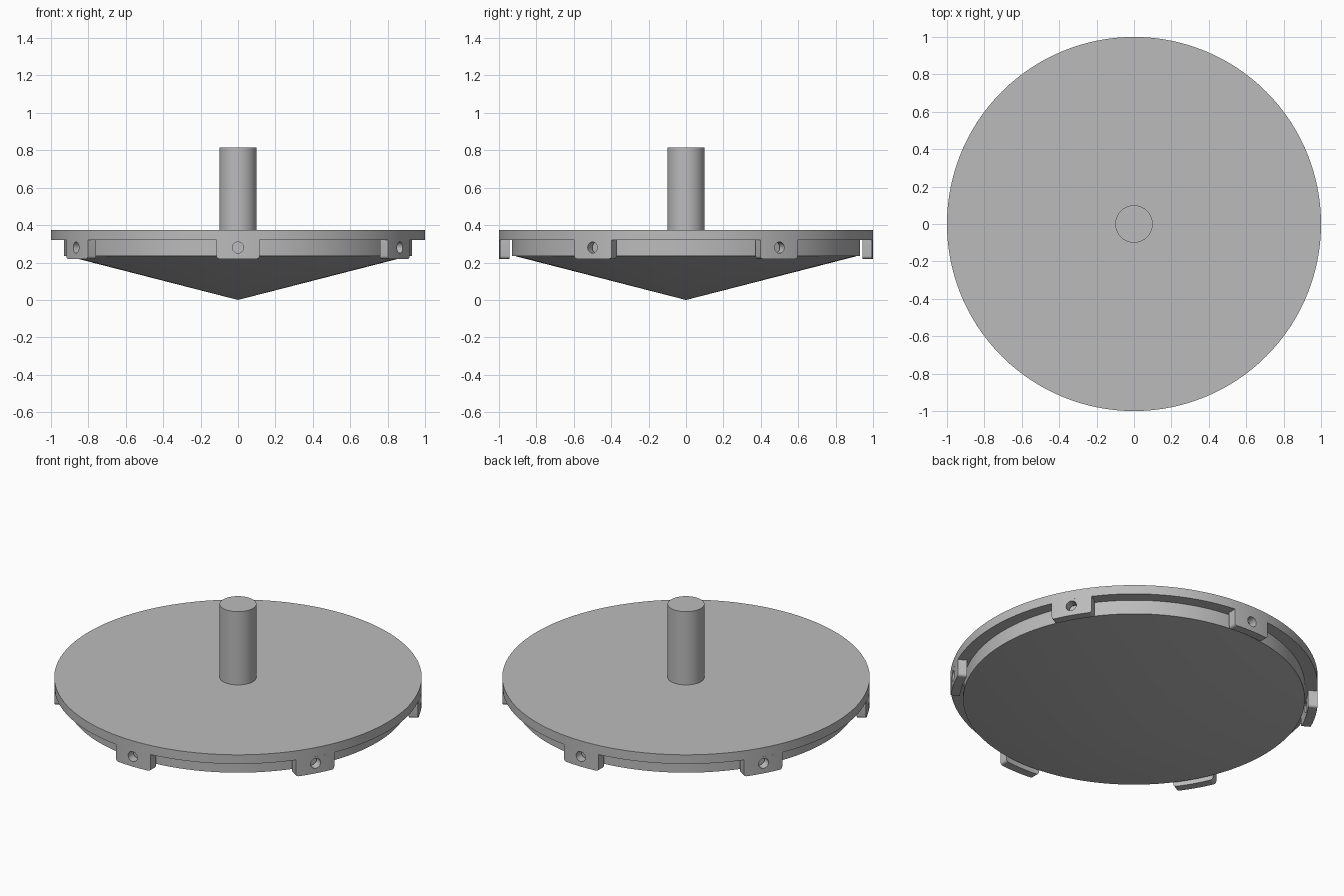
import bpy
import bmesh
from math import radians, sin, cos, pi
from mathutils import Matrix

old = bpy.data.objects.get("Cube")
if old:
    bpy.data.objects.remove(old, do_unlink=True)

SEG = 128
RIM, TAB_IN = 1.0, 0.95
RIM_LOW, RIM_TOP, TAB_LOW = 0.32, 0.375, 0.22

grey = bpy.data.materials.new("plain grey")
grey.use_nodes = True
color = (0.5, 0.5, 0.5, 1)
grey.diffuse_color = color
grey.node_tree.nodes["Principled BSDF"].inputs["Base Color"].default_value = color


def add_object(name, mesh):
    obj = bpy.data.objects.new(name, mesh)
    bpy.context.collection.objects.link(obj)
    return obj


def from_bmesh(name, bm):
    bmesh.ops.recalc_face_normals(bm, faces=bm.faces)
    mesh = bpy.data.meshes.new(name)
    bm.to_mesh(mesh)
    bm.free()
    mesh.materials.append(grey)
    return add_object(name, mesh)


def lathe(name, profile, segments=SEG, closed=False):
    """Spin an (r, z) profile about z."""
    bm = bmesh.new()
    verts = [bm.verts.new((r, 0, z)) for r, z in profile]
    pairs = list(zip(verts, verts[1:]))
    if closed:
        pairs.append((verts[-1], verts[0]))
    edges = [bm.edges.new(p) for p in pairs]
    bmesh.ops.spin(bm, geom=verts + edges, axis=(0, 0, 1), cent=(0, 0, 0),
                   angle=2 * pi, steps=segments, use_duplicate=False)
    bmesh.ops.remove_doubles(bm, verts=bm.verts, dist=0.0001)
    return from_bmesh(name, bm)


def smooth(obj):
    bpy.ops.object.select_all(action='DESELECT')
    obj.select_set(True)
    bpy.context.view_layer.objects.active = obj
    bpy.ops.object.shade_smooth_by_angle(angle=radians(30))


# Round plate, with the stepped body and the shallow cone below it
plate = lathe("plate", [(0, RIM_TOP), (RIM, RIM_TOP), (RIM, RIM_LOW), (0.93, RIM_LOW),
                        (0.93, 0.235), (0.915, 0.235), (0, 0)])
# Central shaft
shaft = lathe("shaft", [(0, 0.815), (0.1, 0.815), (0.1, RIM_TOP), (0, RIM_TOP)], 64)

# Clip: a block with rounded lower corners, trimmed to the curved rim and drilled
bm = bmesh.new()
half, rad = 0.115, 0.015
outline = [(half, RIM_LOW), (-half, RIM_LOW)]
for side, start in ((-1, 180), (1, 270)):
    for step in range(5):
        a = radians(start + step * 22.5)
        outline.append((side * (half - rad) + rad * cos(a), TAB_LOW + rad + rad * sin(a)))
face = bm.faces.new([bm.verts.new((x, -1.1, z)) for x, z in outline])
ext = bmesh.ops.extrude_face_region(bm, geom=[face])
bmesh.ops.translate(bm, vec=(0, 0.3, 0),
                    verts=[v for v in ext["geom"] if isinstance(v, bmesh.types.BMVert)])
block = from_bmesh("clip_block", bm)

ring = lathe("ring_cutter", [(TAB_IN, 0.1), (RIM, 0.1), (RIM, 0.5), (TAB_IN, 0.5)], closed=True)
bm = bmesh.new()
bmesh.ops.create_cone(bm, cap_ends=True, segments=32, radius1=0.03, radius2=0.03, depth=0.4,
                      matrix=Matrix.Translation((0, -1, 0.28)) @ Matrix.Rotation(pi / 2, 4, 'X'))
drill = from_bmesh("hole_cutter", bm)

for cutter, operation in ((ring, 'INTERSECT'), (drill, 'DIFFERENCE')):
    mod = block.modifiers.new(operation.title(), 'BOOLEAN')
    mod.object, mod.operation, mod.solver = cutter, operation, 'EXACT'
    cutter.hide_render = True
bpy.context.view_layer.update()
graph = bpy.context.evaluated_depsgraph_get()
clip_mesh = bpy.data.meshes.new_from_object(block.evaluated_get(graph))
for helper in (block, ring, drill):
    bpy.data.objects.remove(helper, do_unlink=True)

# Six clips around the rim
clips = []
for i in range(6):
    clip = add_object(f"clip_{i + 1}", clip_mesh)
    clip.rotation_euler.z = i * pi / 3
    clips.append(clip)

for obj in (plate, shaft, clips[0]):
    smooth(obj)
